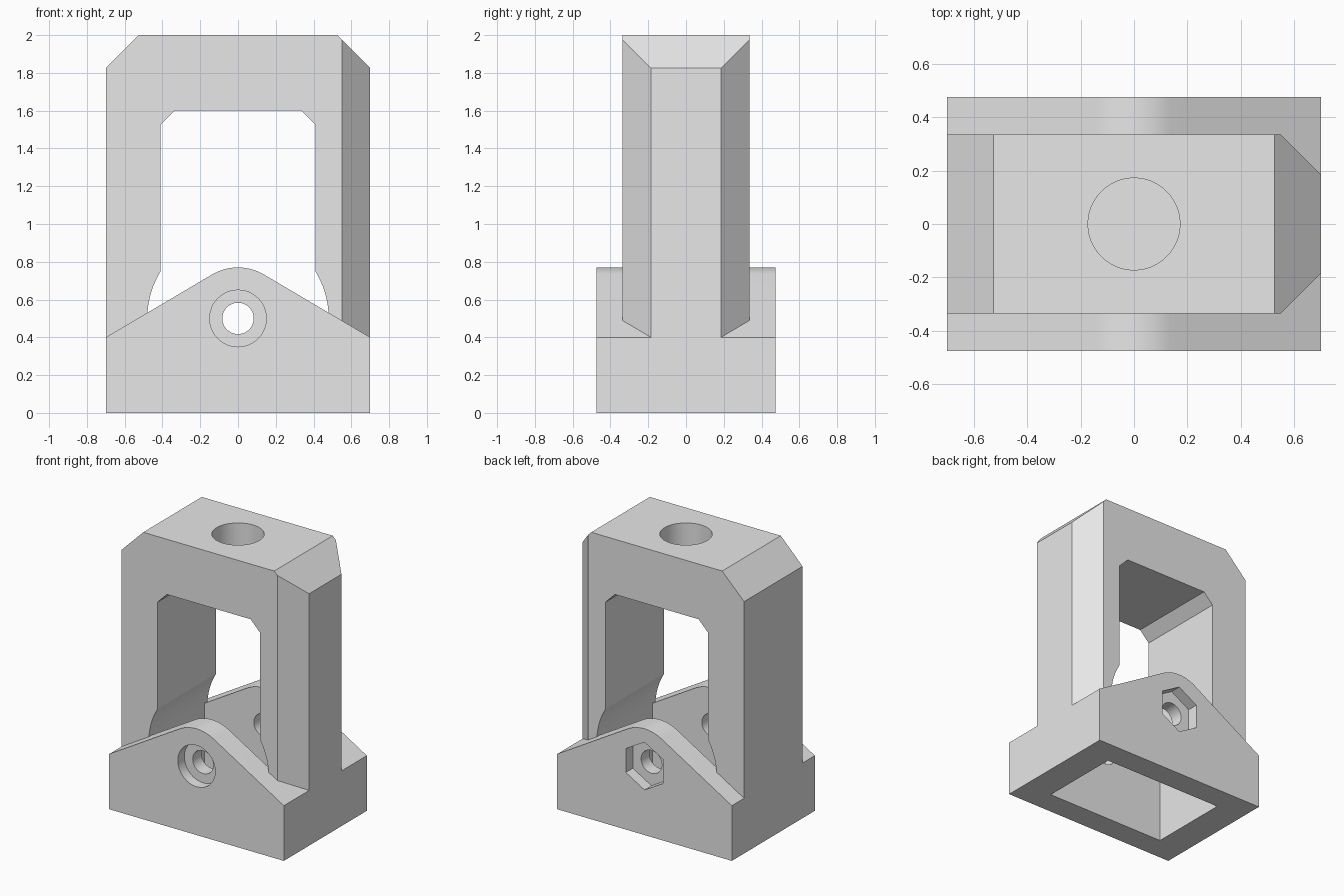
import bpy, bmesh
from math import sin, cos, acos, asin, atan2, hypot, pi
from mathutils import Vector

cube = bpy.data.objects.get("Cube")
if cube:
    bpy.data.objects.remove(cube, do_unlink=True)

grey = bpy.data.materials.new("plain grey")
grey.use_nodes = True
grey.diffuse_color = (0.8, 0.8, 0.8, 1)
grey.node_tree.nodes["Principled BSDF"].inputs["Base Color"].default_value = (0.8, 0.8, 0.8, 1)

HALF = 0.70            # half width of the whole block
PIVOT = 0.50           # height of the cross bolt
CLEAR = 0.48           # clearance radius round the bolt
WINDOW = 0.41          # half width of the window


def arc(radius, start, end, steps, z=PIVOT):
    angles = [start + (end - start) * i / steps for i in range(steps + 1)]
    return [(radius * cos(a), z + radius * sin(a)) for a in angles]


def circle(radius, sides=48, start=0.0):
    return arc(radius, start, start + 2 * pi, sides)[:-1]


def mirrored(points):
    return points + [(-x, z) for x, z in reversed(points)]


def prism(name, points, y0, y1):
    """Extrude an x-z outline along y."""
    bm = bmesh.new()
    face = bm.faces.new([bm.verts.new((x, y0, z)) for x, z in points])
    ext = bmesh.ops.extrude_face_region(bm, geom=[face])
    moved = [v for v in ext["geom"] if isinstance(v, bmesh.types.BMVert)]
    bmesh.ops.translate(bm, verts=moved, vec=(0, y1 - y0, 0))
    bmesh.ops.recalc_face_normals(bm, faces=bm.faces)
    mesh = bpy.data.meshes.new(name)
    bm.to_mesh(mesh)
    bm.free()
    mesh.materials.append(grey)
    obj = bpy.data.objects.new(name, mesh)
    bpy.context.collection.objects.link(obj)
    return obj


def activate(obj):
    bpy.ops.object.select_all(action='DESELECT')
    obj.select_set(True)
    bpy.context.view_layer.objects.active = obj


def cut(obj, cutter):
    cutter.hide_render = True
    mod = obj.modifiers.new("cut", 'BOOLEAN')
    mod.operation = 'DIFFERENCE'
    mod.solver = 'EXACT'
    mod.object = cutter
    activate(obj)
    bpy.ops.object.modifier_apply(modifier=mod.name)
    bpy.data.objects.remove(cutter, do_unlink=True)


# Inner side wall: vertical, then an arc in to the window width
wall_arc = arc(CLEAR, 0, acos(WINDOW / CLEAR), 12)

# Base with two rounded cheeks; the slopes are tangent to the boss arc
boss = 0.27
shoulder = 0.40
drop = PIVOT - shoulder
tilt = asin(boss / hypot(HALF, drop)) + atan2(drop, HALF)
crown = arc(boss, pi / 2 - tilt, pi / 2 + tilt, 24)
base = prism("base", [(-HALF, 0), (HALF, 0), (HALF, shoulder)] + crown + [(-HALF, shoulder)],
             -0.475, 0.475)
cut(base, prism("cavity_cutter", mirrored([(CLEAR, -0.1)] + wall_arc + [(WINDOW, 1.2)]), -0.30, 0.30))

# Cross bolt hole, round head recess in front, hexagonal nut recess behind
cut(base, prism("bolt_cutter", circle(0.083), -0.6, 0.6))
cut(base, prism("head_cutter", circle(0.15), -0.6, -0.40))
cut(base, prism("nut_cutter", circle(0.173, 6, pi / 2), 0.395, 0.6))

# Upright frame: arch outline with chamfered outer and inner corners
foot = 0.30
outer = [(HALF, foot), (HALF, 1.825), (0.525, 2.0)]
inner = [(CLEAR, foot)] + wall_arc + [(WINDOW, 1.525), (0.335, 1.60)]
outline = mirrored(outer) + [(-x, z) for x, z in inner] + list(reversed(inner))
frame = prism("frame", outline, -0.335, 0.335)

# Long vertical chamfers on the left leg only
bm = bmesh.new()
bm.from_mesh(frame.data)
for side in (-1, 1):
    res = bmesh.ops.bisect_plane(bm, geom=bm.verts[:] + bm.edges[:] + bm.faces[:],
                                 plane_co=(0.55, side * 0.335, 0),
                                 plane_no=Vector((1, side, 0)).normalized(), clear_outer=True)
    rim = [e for e in res["geom_cut"] if isinstance(e, bmesh.types.BMEdge)]
    bmesh.ops.holes_fill(bm, edges=rim, sides=0)
bmesh.ops.recalc_face_normals(bm, faces=bm.faces)
bm.to_mesh(frame.data)
bm.free()

# Blind mounting hole in the top
bpy.ops.mesh.primitive_cylinder_add(vertices=64, radius=0.172, depth=0.6, location=(0, 0, 2.0))
cut(frame, bpy.context.object)

for obj in (base, frame):
    activate(obj)
    bpy.ops.object.shade_smooth_by_angle(angle=pi / 9)
    for poly in obj.data.polygons:
        poly.material_index = 0
